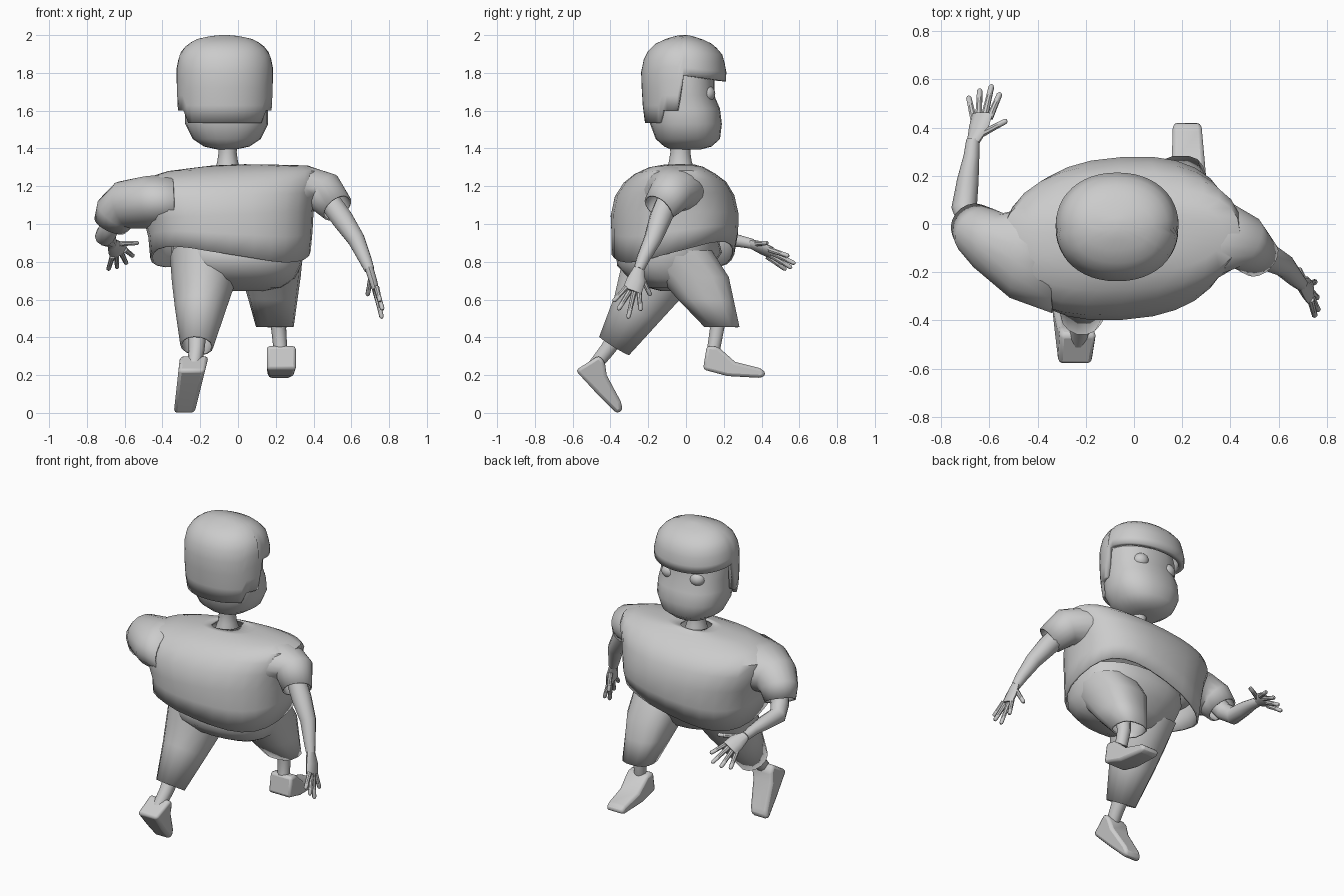
import bpy, bmesh, math
from mathutils import Vector as V

if "Cube" in bpy.data.objects:
    bpy.data.objects.remove(bpy.data.objects["Cube"])


def finish(name, bm, angle=40, thick=0, bevel=0):
    bmesh.ops.recalc_face_normals(bm, faces=bm.faces)
    me = bpy.data.meshes.new(name)
    bm.to_mesh(me)
    bm.free()
    ob = bpy.data.objects.new(name, me)
    bpy.context.collection.objects.link(ob)
    bpy.ops.object.select_all(action='DESELECT')
    ob.select_set(True)
    bpy.context.view_layer.objects.active = ob
    bpy.ops.object.shade_smooth_by_angle(angle=math.radians(angle))
    if thick:
        m = ob.modifiers.new("thickness", 'SOLIDIFY')
        m.thickness, m.offset = thick, -1
    if bevel:
        m = ob.modifiers.new("rounding", 'BEVEL')
        m.width, m.segments, m.limit_method = bevel, 2, 'ANGLE'
    return ob


def loft(name, rings, cap0=False, cap1=False, **kw):
    bm = bmesh.new()
    rows = [[bm.verts.new(p) for p in r] for r in rings]
    n = len(rows[0])
    for a, b in zip(rows, rows[1:]):
        for i in range(n):
            bm.faces.new((a[i], a[(i + 1) % n], b[(i + 1) % n], b[i]))
    if cap0:
        bm.faces.new(rows[0])
    if cap1:
        bm.faces.new(rows[-1])
    return finish(name, bm, **kw)


def oval(t, rx, ry, e=2.0):
    c, s = math.cos(t), math.sin(t)
    return (math.copysign(abs(c) ** (2 / e), c) * rx, math.copysign(abs(s) ** (2 / e), s) * ry)


def flat_ring(z, cx, cy, rx, ry, n=16, e=2.0):
    out = []
    for i in range(n):
        x, y = oval(2 * math.pi * i / n, rx, ry, e)
        out.append(V((cx + x, cy + y, z)))
    return out


def tube(name, pts, radii, hint=(1, 0, 0), n=10, cap0=True, cap1=True, **kw):
    pts = [V(p) for p in pts]
    rings = []
    for i, p in enumerate(pts):
        t = (pts[min(i + 1, len(pts) - 1)] - pts[max(i - 1, 0)]).normalized()
        b = t.cross(V(hint)).normalized()
        a = b.cross(t)
        r = radii[i] if isinstance(radii[i], tuple) else (radii[i], radii[i])
        rings.append([p + a * r[0] * math.cos(2 * math.pi * k / n)
                      + b * r[1] * math.sin(2 * math.pi * k / n) for k in range(n)])
    return loft(name, rings, cap0, cap1, **kw)


# Head and eyes
face = [(1.395, .0, .05, .08), (1.41, .01, .12, .125), (1.45, .01, .18, .17), (1.53, 0, .22, .19),
        (1.61, -.01, .22, .19), (1.68, -.03, .215, .18), (1.76, -.03, .22, .18), (1.88, -.03, .19, .16)]
loft("head", [flat_ring(z, -.06, cy, rx, ry, 24, 2.3) for z, cy, rx, ry in face], True, True, angle=60)
for s, side in ((-1, "left"), (1, "right")):
    bm = bmesh.new()
    bmesh.ops.create_uvsphere(bm, u_segments=14, v_segments=10, radius=1)
    for v in bm.verts:
        v.co = V((-.06 + s * .1 + v.co.x * .05, .11 + v.co.y * .045, 1.69 + v.co.z * .045))
    finish(side + "_eye", bm)

# Hair cap: bottom edge height changes around the head
hair_profile = [(1.50, .235, .2), (1.6, .25, .215), (1.7, .255, .222), (1.82, .256, .226),
                (1.9, .24, .203), (1.95, .2, .158), (1.98, .145, .095), (1.995, .075, .045), (2.0, .02, .02)]


def hair_size(z):
    for a, b in zip(hair_profile, hair_profile[1:]):
        if z <= b[0]:
            f = (z - a[0]) / (b[0] - a[0])
            return a[1] + (b[1] - a[1]) * f, a[2] + (b[2] - a[2]) * f
    return hair_profile[-1][1:]


N = 48
rings = []
for f in (0, .2, .4, .58, .72, .82, .9, .955, .985, 1):
    ring = []
    for i in range(N):
        t = 2 * math.pi * i / N
        s = math.sin(t)
        low = 1.755 + .03 * (1 - s) if s > -.05 else (1.6 if s > -.6 else 1.535)
        z = low + (2.0 - low) * f
        rx, ry = hair_size(z)
        x, y = oval(t, rx, ry, 2.15)
        ring.append(V((-.07 + x, -.012 + y, z)))
    rings.append(ring)
loft("hair", rings, cap1=True, thick=.035, angle=50)

# Neck
loft("neck", [flat_ring(z, -.055, -.03, r, r * 1.1, 12)
              for z, r in ((1.26, .075), (1.33, .055), (1.38, .048), (1.45, .055))], True, True)

# Shirt body: twisted hem, sloping shoulders
body = [(.84, -.04, -.07, .425, .325), (.95, -.04, -.06, .435, .335), (1.05, -.05, -.06, .45, .338),
        (1.15, -.065, -.06, .48, .315), (1.22, -.055, -.06, .5, .27), (1.265, -.02, -.065, .46, .21),
        (1.295, 0, -.06, .37, .15), (1.31, -.03, -.045, .17, .1), (1.315, -.05, -.035, .085, .085)]
rings = []
for k, (z, cx, cy, rx, ry) in enumerate(body):
    ring = flat_ring(z, cx, cy, rx, ry, 28, 2.4)
    for i, p in enumerate(ring):
        p.y += .06 * (p.x + .05)
        twist = max(0, 1 - k / 2) * .055 * math.sin(4 * math.pi * i / 28)
        p.z += .04 * p.x + twist
    rings.append(ring)
loft("shirt", rings, thick=.012)
tube("right_sleeve", [(.25, -.06, 1.16), (.37, -.06, 1.185), (.46, -.078, 1.165), (.525, -.145, 1.085)],
     [(.21, .13), (.16, .125), (.115, .112), .088], (0, 1, 0), 18, False, False, thick=.01)
tube("left_sleeve", [(-.34, -.12, 1.12), (-.48, -.12, 1.115), (-.6, -.07, 1.1), (-.645, -.03, 1.06), (-.675, -.0, .995)],
     [(.25, .15), (.19, .14), (.13, .13), (.112, .115), .093], (0, 1, 0), 18, False, False, thick=.01)

# Arms
tube("right_arm", [(.47, -.09, 1.14), (.55, -.135, 1.03), (.625, -.175, .92), (.67, -.225, .82), (.695, -.25, .76)],
     [.06, .06, .048, .036, .028], (0, 1, 0))
tube("left_arm", [(-.64, -.04, 1.06), (-.68, .01, .98), (-.705, .07, .935), (-.69, .18, .925), (-.675, .28, .91), (-.668, .35, .895)],
     [.055, .055, .053, .045, .033, .028])


# Hands: palm plus five fingers as (root, tip)
def hand(side, palm, across, digits):
    tube(side + "_palm", palm, [(.027, .024), (.05, .022), (.052, .018)], across)
    for name, root, tip in digits:
        root, tip = V(root), V(tip)
        tube(side + "_" + name, [root, root.lerp(tip, .5), root.lerp(tip, .93), tip],
             [.015, .013, .012, .006], (.3, .5, .8), 8)


hand("left", [(-.668, .34, .897), (-.645, .4, .873), (-.63, .455, .847)], (.8, .1, .5), [
    ("thumb", (-.63, .375, .895), (-.527, .43, .9)),
    ("index_finger", (-.6, .44, .865), (-.555, .545, .83)),
    ("middle_finger", (-.62, .45, .85), (-.59, .578, .79)),
    ("ring_finger", (-.645, .445, .837), (-.64, .56, .767)),
    ("little_finger", (-.665, .43, .828), (-.687, .53, .757))])
hand("right", [(.693, -.248, .77), (.715, -.265, .7), (.73, -.285, .645)], (0, 1, 0), [
    ("thumb", (.705, -.235, .72), (.685, -.187, .62)),
    ("index_finger", (.725, -.25, .65), (.753, -.24, .54)),
    ("middle_finger", (.73, -.275, .64), (.762, -.307, .5)),
    ("ring_finger", (.735, -.298, .645), (.766, -.36, .545)),
    ("little_finger", (.733, -.315, .665), (.752, -.385, .59))])

# Trousers: hips and two legs with open cuffs
loft("trouser_hips", [flat_ring(z, cx, cy, rx, ry, 24, 2.3) for z, cx, cy, rx, ry in
     ((.93, 0, -.08, .35, .25), (.85, 0, -.09, .352, .28), (.78, 0, -.11, .335, .255),
      (.71, .02, -.1, .28, .2), (.665, .03, -.08, .2, .13), (.645, .03, -.07, .1, .06))], True, True, angle=60)
loft("right_trouser_leg", [flat_ring(z, cx, cy, rx, ry, 14, 2.6) for z, cx, cy, rx, ry in
     ((.86, .17, -.08, .175, .22), (.72, .175, .04, .157, .19), (.6, .185, .105, .13, .15),
      (.455, .195, .19, .1, .095))], True, False, thick=.01)
tube("left_trouser_leg", [(-.18, -.12, .82), (-.185, -.19, .68), (-.2, -.26, .55), (-.218, -.38, .355)],
     [(.18, .22), (.165, .18), (.135, .14), (.088, .095)], (1, 0, 0), 14, True, False, thick=.01)

# Ankles
tube("right_ankle", [(.205, .14, .56), (.215, .165, .45), (.225, .145, .33)], [.05, .04, .036])
tube("left_ankle", [(-.215, -.34, .44), (-.22, -.42, .33), (-.235, -.5, .23)], [.05, .042, .036])


# Shoes: side profile (y, z) given a width and a sideways drift
def shoe(name, prof, centre, half):
    rings = [[V((centre(y, z) + s * half(y, z), y, z)) for y, z in prof] for s in (-1, 1)]
    loft(name, rings, True, True, bevel=.018)


shoe("right_shoe", [(.09, .23), (.11, .355), (.17, .35), (.26, .27), (.4, .235), (.425, .205), (.4, .185), (.22, .195)],
     lambda y, z: .23 - .03 * (y - .1), lambda y, z: .078 - .06 * (y - .1))
shoe("left_shoe", [(-.585, .225), (-.46, .305), (-.43, .27), (-.42, .2), (-.345, .06), (-.335, .015), (-.365, -.005), (-.47, .1)],
     lambda y, z: -.285 + .18 * z, lambda y, z: .055 + .07 * z)
